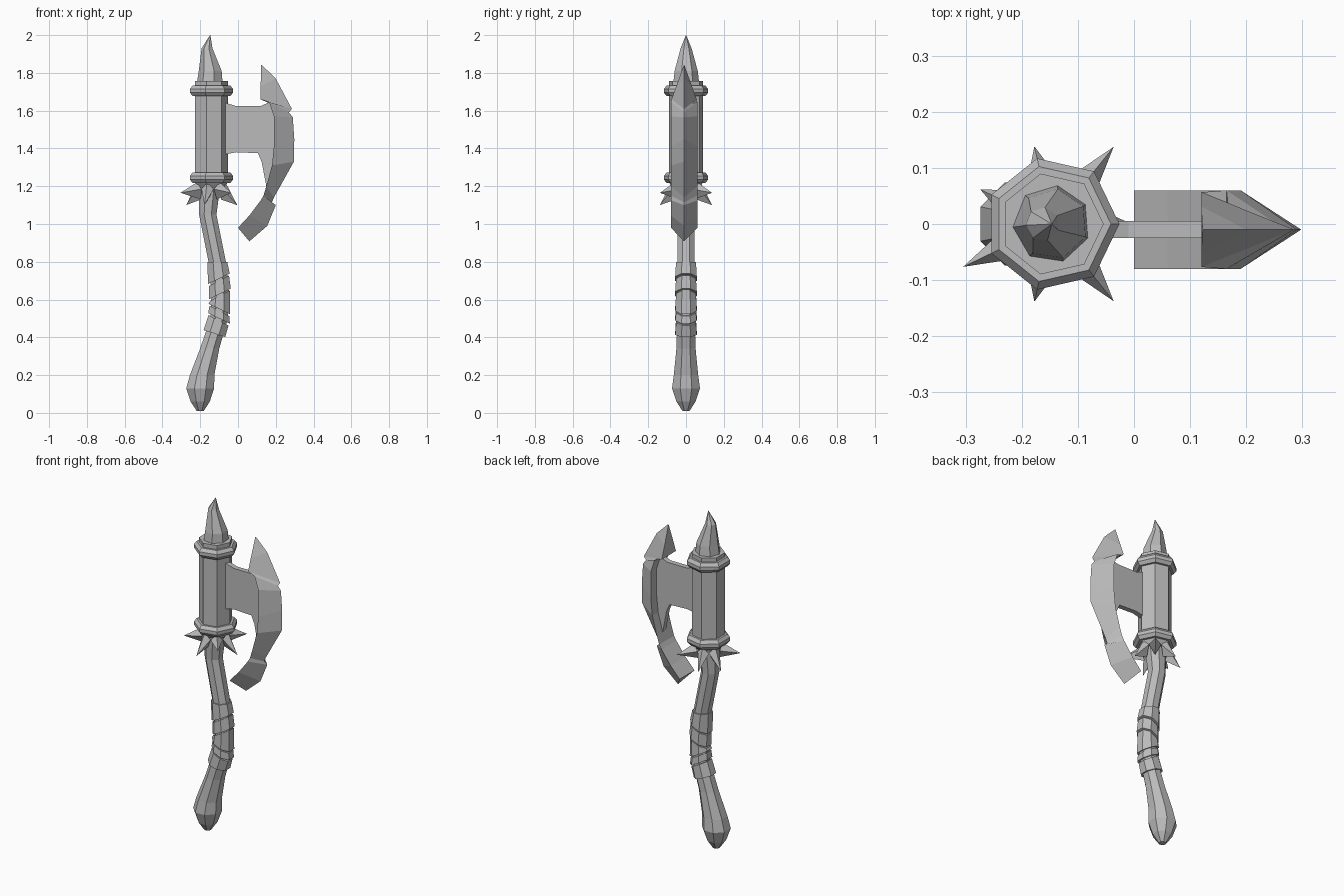
import bpy
import bmesh
from math import cos, sin, pi, radians

if "Cube" in bpy.data.objects:
    bpy.data.objects.remove(bpy.data.objects["Cube"])

COLOUR = (0.5, 0.5, 0.5, 1)
grey = bpy.data.materials.new("plain grey")
grey.use_nodes = True
grey.diffuse_color = COLOUR
grey.node_tree.nodes["Principled BSDF"].inputs["Base Color"].default_value = COLOUR


def finish(name, bm):
    """Turn a bmesh into a grey object with outward faces."""
    bmesh.ops.remove_doubles(bm, verts=bm.verts, dist=0.0005)
    bmesh.ops.recalc_face_normals(bm, faces=bm.faces)
    mesh = bpy.data.meshes.new(name)
    bm.to_mesh(mesh)
    bm.free()
    mesh.materials.append(grey)
    bpy.context.collection.objects.link(bpy.data.objects.new(name, mesh))


def loft(name, rings):
    """Skin a list of equal-sized point rings and cap both ends."""
    bm = bmesh.new()
    rows = [[bm.verts.new(point) for point in points] for points in rings]
    count = len(rows[0])
    for lower, upper in zip(rows, rows[1:]):
        for i in range(count):
            j = (i + 1) % count
            bm.faces.new((lower[i], lower[j], upper[j], upper[i]))
    bm.faces.new(rows[0])
    bm.faces.new(rows[-1])
    finish(name, bm)


def ring(centre, height, radius, sides, turn=0.0, tilt=0.0):
    """Regular polygon of points, optionally rising towards +x."""
    angles = [turn + 2 * pi * i / sides for i in range(sides)]
    return [(centre + radius * cos(a), radius * sin(a), height + tilt * cos(a))
            for a in angles]


# Curved eight-sided handle: height, centre x, radius
HANDLE = [(0.01, -0.2, 0.02), (0.06, -0.2, 0.055), (0.13, -0.2, 0.08), (0.2, -0.19, 0.07),
          (0.34, -0.15, 0.055), (0.5, -0.1, 0.05), (0.65, -0.095, 0.05), (0.8, -0.11, 0.05),
          (0.95, -0.14, 0.05), (1.05, -0.16, 0.05), (1.2, -0.15, 0.06)]
FLAT_SIDE = pi / 8
loft("handle", [ring(centre, height, radius, 8, FLAT_SIDE)
                for height, centre, radius in HANDLE])


def handle_centre(height):
    """Centre x of the handle at a given height."""
    for (low, start, _), (high, end, _) in zip(HANDLE, HANDLE[1:]):
        if low <= height <= high:
            return start + (end - start) * (height - low) / (high - low)


# Grip wraps, each flaring downwards: top height, bottom height, top tilt, bottom tilt
WRAPS = [(0.8, 0.71, 0, 0.03), (0.7, 0.63, 0.03, 0.03), (0.62, 0.55, 0.03, -0.03),
         (0.54, 0.5, -0.03, -0.03), (0.49, 0.42, -0.03, -0.02)]
for top, bottom, top_tilt, bottom_tilt in WRAPS:
    loft("grip_wrap", [
        ring(handle_centre(top), top, 0.057, 8, FLAT_SIDE, top_tilt),
        ring(handle_centre(bottom), bottom, 0.062, 8, FLAT_SIDE, bottom_tilt)])

# Seven-sided head socket
AXIS = -0.146
SOCKET = 0.092
SIDES = 7
loft("head_socket", [ring(AXIS, height, radius, SIDES)
                     for height, radius in ((1.19, 0.07), (1.22, SOCKET), (1.757, SOCKET))])

# Chamfered collars at the two ends of the socket
for name, middle in (("upper_collar", 1.705), ("lower_collar", 1.245)):
    loft(name, [ring(AXIS, middle + offset, radius, SIDES)
                for offset, radius in ((-0.028, 0.105), (-0.01, 0.12),
                                       (0.01, 0.12), (0.028, 0.105))])

# Bent horn on top: height, centre x, radius
HORN = [(1.75, -0.147, 0.07), (1.81, -0.145, 0.063), (1.93, -0.163, 0.03), (2, -0.147, 0.001)]
loft("top_horn", [ring(centre, height, radius, SIDES, radians(30))
                  for height, centre, radius in HORN])

# Star of spikes under the socket: long raised ones among short drooping ones
LONG_SPIKES = (1, 4, 6)
bm = bmesh.new()
for i in range(SIDES):
    angle = 2 * pi * i / SIDES
    half_step = pi / SIDES
    reach, tip_height = (0.176, 1.165) if i in LONG_SPIKES else (0.142, 1.1)

    def star_point(turn, radius, height):
        return bm.verts.new((AXIS + radius * cos(angle + turn),
                             radius * sin(angle + turn), height))

    tip = star_point(0, reach, tip_height)
    base = [star_point(0, 0.08, 1.22), star_point(half_step, 0.076, 1.185),
            star_point(0, 0.055, 1.13), star_point(-half_step, 0.076, 1.185)]
    for j in range(len(base)):
        bm.faces.new((base[j], base[(j + 1) % len(base)], tip))
    bm.faces.new(base)
finish("spike_star", bm)

# Wedge blade from top to bottom: back (x, z), then cutting edge (x, z)
BLADE = [((0.122, 1.842), (0.126, 1.842)), ((0.12, 1.73), (0.2, 1.77)),
         ((0.12, 1.66), (0.285, 1.61)), ((0.165, 1.645), (0.27, 1.59)),
         ((0.19, 1.57), (0.29, 1.565)), ((0.19, 1.41), (0.298, 1.45)),
         ((0.18, 1.31), (0.296, 1.33)), ((0.15, 1.2), (0.19, 1.14)),
         ((0.135, 1.15), (0.18, 1.115)), ((0.12, 1.125), (0.2, 1.1)),
         ((0.06, 1.045), (0.155, 0.99)), ((0, 0.98), (0.06, 0.908))]
MIDDLE = -0.01
BLADE_TOP = 1.845


def blade_section(back, edge):
    """Triangle across the blade, thinning towards the upper tip."""
    half = min(0.07, 0.36 * (BLADE_TOP - back[1]))
    return [(back[0], MIDDLE - half, back[1]), (edge[0], MIDDLE, edge[1]),
            (back[0], MIDDLE + half, back[1])]


loft("blade", [blade_section(back, edge) for back, edge in BLADE])

# Flat web from the socket to the back of the blade
WEB = [(-0.09, 1.64), (-0.06, 1.64), (-0.01, 1.624), (0.12, 1.624)]
WEB += [back for back, edge in BLADE[3:8]]
WEB += [(0.125, 1.33), (0.105, 1.375), (-0.01, 1.38), (-0.06, 1.37), (-0.09, 1.37)]
loft("blade_web", [[(x, MIDDLE + side, z) for x, z in WEB] for side in (-0.015, 0.015)])
